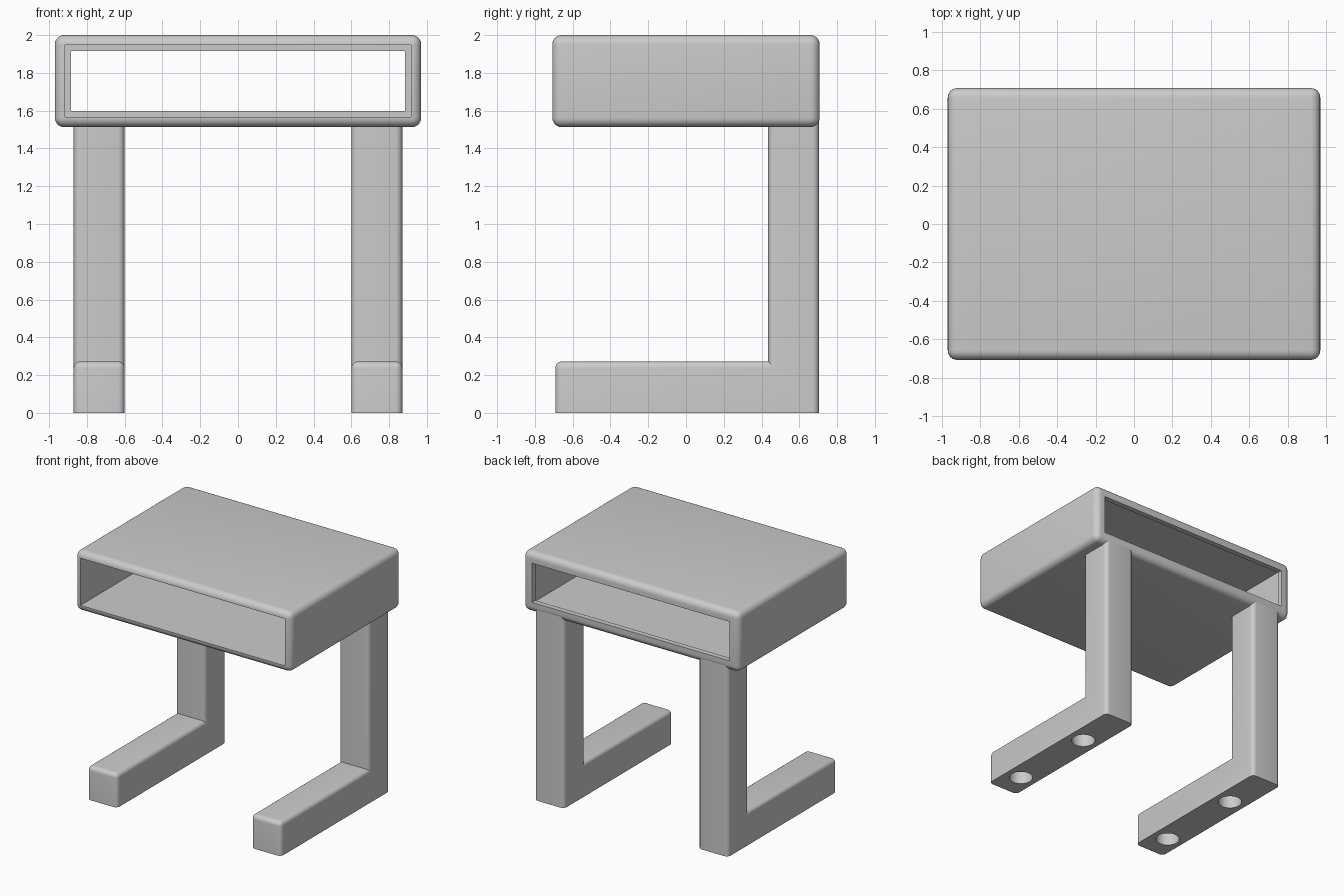
import bpy
import bmesh
from math import radians
from mathutils import Matrix, Vector

if "Cube" in bpy.data.objects:
    bpy.data.objects.remove(bpy.data.objects["Cube"], do_unlink=True)

grey = bpy.data.materials.new("plain grey")
grey.use_nodes = True
COLOUR = (0.6, 0.6, 0.6, 1)
grey.diffuse_color = COLOUR
grey.node_tree.nodes["Principled BSDF"].inputs["Base Color"].default_value = COLOUR


def add_object(name, bm):
    bmesh.ops.recalc_face_normals(bm, faces=bm.faces)
    mesh = bpy.data.meshes.new(name)
    bm.to_mesh(mesh)
    bm.free()
    mesh.materials.append(grey)
    obj = bpy.data.objects.new(name, mesh)
    bpy.context.collection.objects.link(obj)
    return obj


def add_box(bm, low, high):
    low, high = Vector(low), Vector(high)
    matrix = Matrix.Translation((low + high) / 2) @ Matrix.Diagonal((high - low).to_4d())
    bmesh.ops.create_cube(bm, size=1, matrix=matrix)


def round_edges(bm, radius, keep):
    edges = [e for e in bm.edges if keep(e)]
    bmesh.ops.bevel(bm, geom=edges, offset=radius, segments=6,
                    profile=0.5, affect='EDGES', clamp_overlap=True)


def cut(obj, cutter):
    cutter.hide_render = True
    mod = obj.modifiers.new("cut", 'BOOLEAN')
    mod.operation = 'DIFFERENCE'
    mod.solver = 'EXACT'
    mod.object = cutter
    bpy.ops.object.select_all(action='DESELECT')
    bpy.context.view_layer.objects.active = obj
    obj.select_set(True)
    bpy.ops.object.modifier_apply(modifier=mod.name)
    bpy.data.objects.remove(cutter, do_unlink=True)


def smooth(obj):
    bpy.ops.object.select_all(action='DESELECT')
    bpy.context.view_layer.objects.active = obj
    obj.select_set(True)
    bpy.ops.object.shade_smooth_by_angle(angle=radians(30))


# Rounded desk box, open at the front, with a thin lip around the back opening
bm = bmesh.new()
add_box(bm, (-0.97, -0.708, 1.513), (0.97, 0.708, 2))
round_edges(bm, 0.05, lambda e: True)
desk_box = add_object("desk_box", bm)

for low, high in (((-0.917, -0.8, 1.566), (0.917, 0.665, 1.947)),
                  ((-0.885, 0.5, 1.598), (0.885, 0.8, 1.915))):
    bm = bmesh.new()
    add_box(bm, low, high)
    cut(desk_box, add_object("opening_cutter", bm))
smooth(desk_box)

# L-shaped legs: a rounded post and a rounded foot, with two sockets underneath
FOOT_FRONT, FOOT_TOP = -0.692, 0.272
POST_FRONT, BACK = 0.435, 0.705
for side, x in (("left", 0.735), ("right", -0.735)):
    profile = [(FOOT_FRONT, 0), (BACK, 0), (BACK, 1.56), (POST_FRONT, 1.56),
               (POST_FRONT, FOOT_TOP), (FOOT_FRONT, FOOT_TOP)]
    bm = bmesh.new()
    face = bm.faces.new([bm.verts.new((x - 0.135, y, z)) for y, z in profile])
    side_wall = bmesh.ops.extrude_face_region(bm, geom=[face])["geom"]
    bmesh.ops.translate(bm, vec=(0.27, 0, 0),
                        verts=[v for v in side_wall if isinstance(v, bmesh.types.BMVert)])
    bmesh.ops.recalc_face_normals(bm, faces=bm.faces)

    # The base, the hidden top and the inner corner stay sharp
    def is_outer(edge):
        a, b = (v.co for v in edge.verts)
        flat = abs(a.z - b.z) < 0.001
        inner = all(abs(c.y - POST_FRONT) < 0.001 for c in (a, b)) and flat
        return not (inner or flat and (a.z < 0.001 or a.z > 1.5))

    round_edges(bm, 0.035, is_outer)
    leg = add_object(side + "_leg", bm)

    bm = bmesh.new()
    for y in (-0.475, 0.27):
        bmesh.ops.create_cone(bm, cap_ends=True, segments=48, radius1=0.09, radius2=0.09,
                              depth=0.3, matrix=Matrix.Translation((x, y, 0)))
    cut(leg, add_object("socket_cutter", bm))
    smooth(leg)
